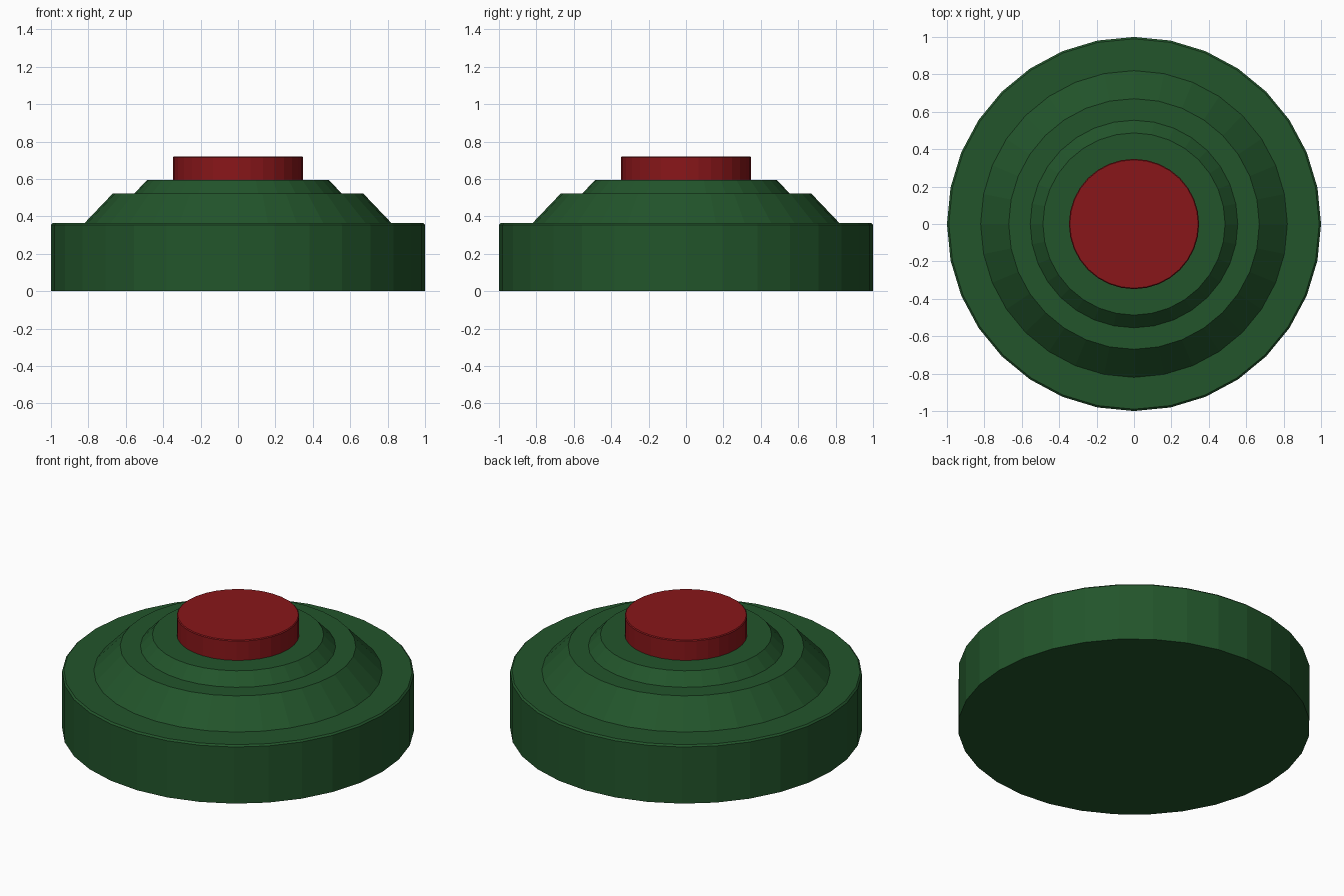
import bpy, bmesh
from math import cos, sin, tau

if "Cube" in bpy.data.objects:
    bpy.data.objects.remove(bpy.data.objects["Cube"])

SIDES = 32


def material(name, rgb):
    mat = bpy.data.materials.new(name)
    mat.diffuse_color = (*rgb, 1)
    mat.use_nodes = True
    mat.node_tree.nodes["Principled BSDF"].inputs["Base Color"].default_value = mat.diffuse_color
    return mat


def lathe(name, profile, mat):
    """Revolve a (radius, z) profile into a closed, flat-faced solid."""
    bm = bmesh.new()
    rings = [[bm.verts.new((r * cos(tau * i / SIDES), r * sin(tau * i / SIDES), z))
              for i in range(SIDES)] for r, z in profile]
    for low, high in zip(rings, rings[1:]):
        for i in range(SIDES):
            j = (i + 1) % SIDES
            bm.faces.new((low[i], low[j], high[j], high[i]))
    bm.faces.new(rings[0][::-1])
    bm.faces.new(rings[-1])
    mesh = bpy.data.meshes.new(name)
    bm.to_mesh(mesh)
    bm.free()
    mesh.materials.append(mat)
    obj = bpy.data.objects.new(name, mesh)
    bpy.context.collection.objects.link(obj)
    return obj


green = material("green_paint", (0.016, 0.09, 0.024))
red = material("red_paint", (0.25, 0.008, 0.01))

# Stepped casing: drum with a chamfered rim, then two sloped tiers
lathe("casing", [(1.0, 0), (1.0, 0.355), (0.99, 0.365), (0.82, 0.365),
                 (0.67, 0.522), (0.555, 0.522), (0.487, 0.594)], green)

# Pressure button with a tiny top chamfer
lathe("button", [(0.348, 0.594), (0.348, 0.715), (0.343, 0.72)], red)
